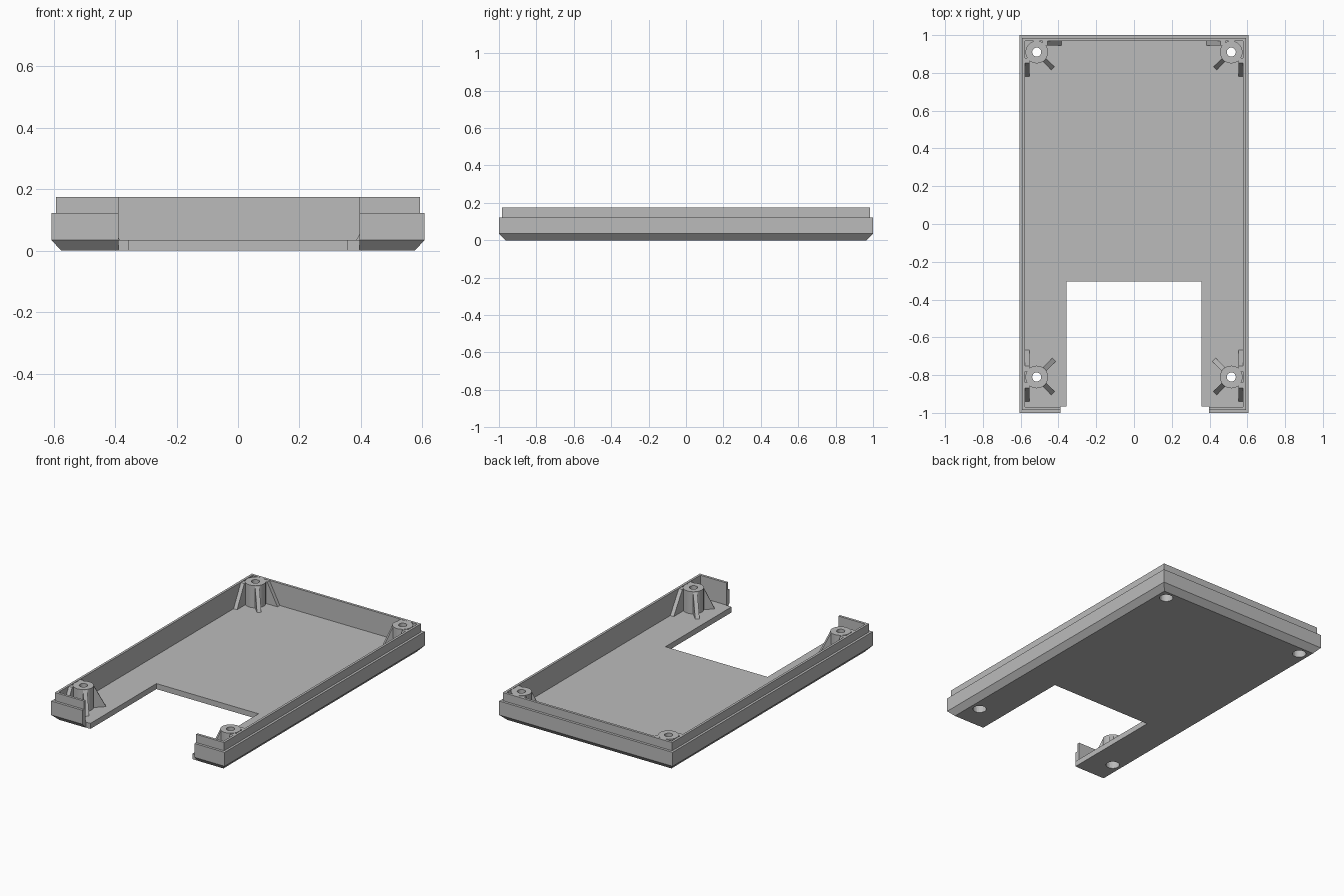
import bpy, bmesh, math
from mathutils import Matrix, Vector

cube = bpy.data.objects.get("Cube")
if cube:
    bpy.data.objects.remove(cube, do_unlink=True)

grey = bpy.data.materials.new("plain grey")
grey.use_nodes = True
grey.diffuse_color = (0.5, 0.5, 0.5, 1)
grey.node_tree.nodes["Principled BSDF"].inputs["Base Color"].default_value = (0.5, 0.5, 0.5, 1)

FLOOR, TOP, SIDES = 0.035, 0.175, 20
BORE = 0.04


def finish(name, bm):
    bmesh.ops.recalc_face_normals(bm, faces=bm.faces)
    mesh = bpy.data.meshes.new(name)
    bm.to_mesh(mesh)
    bm.free()
    mesh.materials.append(grey)
    obj = bpy.data.objects.new(name, mesh)
    bpy.context.collection.objects.link(obj)
    return obj


def skin(bm, rings, closed):
    """Bridge equal rings of points, then cap the ends or join them up."""
    loops = [[bm.verts.new(p) for p in ring] for ring in rings]
    n = len(loops[0])
    pairs = list(zip(loops, loops[1:]))
    if closed:
        pairs.append((loops[-1], loops[0]))
    else:
        bm.faces.new(loops[0])
        bm.faces.new(loops[-1])
    for a, b in pairs:
        for i in range(n):
            j = (i + 1) % n
            bm.faces.new((a[i], a[j], b[j], b[i]))


def rect(x, y, z):
    return [(-x, -y, z), (x, -y, z), (x, y, z), (-x, y, z)]


def circle(r, z):
    steps = [2 * math.pi * i / SIDES for i in range(SIDES)]
    return [(r * math.cos(a), r * math.sin(a), z) for a in steps]


def cut(target, bm):
    cutter = finish("cutter", bm)
    cutter.hide_render = True
    mod = target.modifiers.new("cut", "BOOLEAN")
    mod.operation, mod.solver, mod.object = "DIFFERENCE", "EXACT", cutter
    bpy.context.view_layer.objects.active = target
    bpy.ops.object.modifier_apply(modifier=mod.name)
    bpy.data.objects.remove(cutter, do_unlink=True)


def cut_box(target, x0, x1, y0, y1):
    bm = bmesh.new()
    bmesh.ops.create_cube(bm, size=1)
    for v in bm.verts:
        v.co = (x1 if v.co.x > 0 else x0, y1 if v.co.y > 0 else y0, v.co.z)
    cut(target, bm)


# Tray: chamfered base, stepped lip and open interior
bm = bmesh.new()
skin(bm, [rect(0.575, 0.966, 0), rect(0.607, 1, FLOOR), rect(0.607, 1, 0.123),
          rect(0.592, 0.984, 0.123), rect(0.592, 0.984, TOP),
          rect(0.577, 0.968, TOP), rect(0.577, 0.968, FLOOR)], False)
tray = finish("tray", bm)

# Front opening through the wall, and the floor notch behind it
cut_box(tray, -0.388, 0.396, -1.2, -0.965)
cut_box(tray, -0.357, 0.357, -1.3, -0.305)


def make_post(name, centre):
    bm = bmesh.new()
    profile = [(0.06, TOP), (0.06, 0.03), (BORE, 0.03), (BORE, 0.1), (0.024, 0.1), (0.024, TOP)]
    skin(bm, [circle(r, z) for r, z in profile], True)
    post = finish(name, bm)
    post.location = centre
    bpy.context.view_layer.objects.active = post
    post.select_set(True)
    bpy.ops.object.shade_smooth_by_angle(angle=math.radians(30))
    post.select_set(False)


def make_rib(name, centre, direction, side, inner, reach):
    """Sloping gusset running out of a post; side shifts it toward a wall."""
    d = Vector(direction).normalized()
    outline = [(inner, 0.03), (reach, 0.03), (reach, FLOOR), (0.058, TOP - 0.002), (inner, TOP - 0.002)]
    across = Vector((-d.y, d.x, 0)) * 0.0125
    base = Vector(centre) + Vector(side)
    bm = bmesh.new()
    skin(bm, [[base + d * r + Vector((0, 0, z)) + across * s for r, z in outline]
              for s in (-1, 1)], False)
    finish(name, bm)


# Screw posts with their gussets, mirrored left to right
for label, sx in (("left", 1), ("right", -1)):
    for end, y in (("rear", 0.91), ("front", -0.81)):
        centre = (sx * 0.515, y, 0)
        tag = f"{end}_{label}"
        bm = bmesh.new()
        skin(bm, [circle(BORE, -0.05), circle(BORE, 0.1)], False)
        bmesh.ops.translate(bm, verts=bm.verts, vec=centre)
        cut(tray, bm)
        make_post(f"{tag}_post", centre)

        wall_side = (sx * 0.05, 0, 0)
        make_rib(f"{tag}_side_rib", centre, (0, -1, 0), wall_side, 0.03, 0.13)
        make_rib(f"{tag}_diagonal_rib", centre, (-sx, -1, 0), (0, 0, 0), 0.045, 0.122)
        if end == "rear":
            make_rib(f"{tag}_back_rib", centre, (-sx, 0, 0), (0, 0.047, 0), 0.03, 0.13)
        else:
            make_rib(f"{tag}_second_side_rib", centre, (0, 1, 0), wall_side, 0.03, 0.143)
            make_rib(f"{tag}_second_diagonal_rib", centre, (-sx, 1, 0), (0, 0, 0), 0.045, 0.13)
